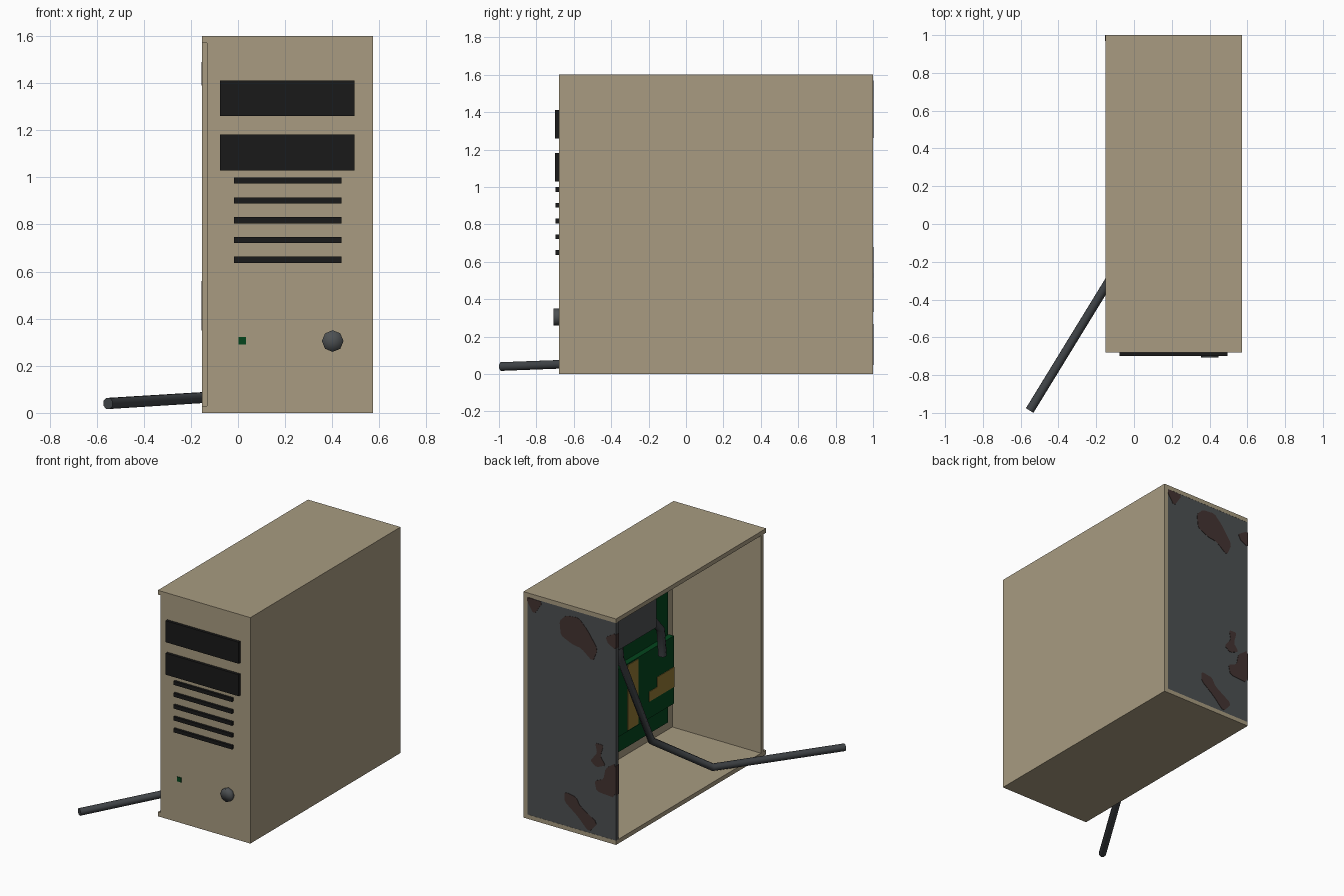
import bpy, bmesh, math
from mathutils import Vector

if "Cube" in bpy.data.objects:
    bpy.data.objects.remove(bpy.data.objects["Cube"])


def material(name, rgb):
    m = bpy.data.materials.new(name)
    m.diffuse_color = (*rgb, 1)
    m.use_nodes = True
    m.node_tree.nodes["Principled BSDF"].inputs["Base Color"].default_value = m.diffuse_color
    return m


BEIGE = material("aged beige", (0.392, 0.330, 0.218))
BLACK = material("black plastic", (0.010, 0.010, 0.010))
STEEL = material("dark steel", (0.074, 0.081, 0.085))
RUST = material("rust brown", (0.056, 0.034, 0.031))
CABLE = material("cable grey", (0.052, 0.058, 0.064))
GREEN = material("board green", (0.001, 0.060, 0.012))
GOLD = material("gold trace", (0.290, 0.190, 0.035))


def add_object(name, bm, *mats):
    mesh = bpy.data.meshes.new(name)
    bmesh.ops.recalc_face_normals(bm, faces=bm.faces)
    bm.to_mesh(mesh)
    bm.free()
    for m in mats:
        mesh.materials.append(m)
    ob = bpy.data.objects.new(name, mesh)
    bpy.context.collection.objects.link(ob)
    return ob


def box(name, x, y, z, *mats):
    """Box from (min, max) pairs on each axis."""
    bm = bmesh.new()
    bmesh.ops.create_cube(bm, size=1)
    for v in bm.verts:
        v.co = Vector([(r[0] + r[1]) / 2 + c * (r[1] - r[0])
                       for r, c in zip((x, y, z), v.co)])
    return add_object(name, bm, *mats)


def cable(name, pts, radius):
    cu = bpy.data.curves.new(name, 'CURVE')
    cu.dimensions = '3D'
    cu.bevel_depth = radius
    cu.bevel_resolution = 2
    cu.use_fill_caps = True
    sp = cu.splines.new('POLY')
    sp.points.add(len(pts) - 1)
    for p, co in zip(sp.points, pts):
        p.co = (*co, 1)
    cu.materials.append(CABLE)
    ob = bpy.data.objects.new(name, cu)
    bpy.context.collection.objects.link(ob)


def rust_patch(name, outline, y):
    """Thin plate on the back, with its corners cut once to look organic."""
    pts = []
    for a, b in zip(outline, outline[1:] + outline[:1]):
        a, b = Vector(a), Vector(b)
        pts += [a.lerp(b, 0.15), a.lerp(b, 0.85)]
    bm = bmesh.new()
    face = bm.faces.new([bm.verts.new((p.x, y, p.y)) for p in pts])
    ext = bmesh.ops.extrude_face_region(bm, geom=[face])
    for v in ext["geom"]:
        if isinstance(v, bmesh.types.BMVert):
            v.co.y -= 0.004
    add_object(name, bm, RUST)


# Case shell, open on the left side
T, R = 0.03, 0.573
IN = R - T
box("case_right_wall", (IN, R), (-0.68, 1.0), (0, 1.6), BEIGE)
box("case_top", (-0.152, IN), (-0.68, 1.0), (1.6 - T, 1.6), BEIGE)
box("case_floor", (-0.152, IN), (-0.68, 1.0), (0, T), BEIGE)
box("front_panel", (-0.132, IN), (-0.68, -0.65), (T, 1.6 - T), BEIGE)
box("front_inner_frame", (-0.152, IN), (-0.65, -0.622), (T, 1.6 - T), BEIGE)

# Steel back panel
box("back_panel", (-0.152, IN), (0.97, 0.999), (T, 1.6 - T), STEEL)

# Rust patches (x, z outlines), on both faces of the back panel
patches = [
    [(.29, 1.47), (.24, 1.52), (.14, 1.53), (.07, 1.46), (-.01, 1.345), (.03, 1.25),
     (.12, 1.32), (.19, 1.33), (.28, 1.37)],
    [(.01, .68), (-.055, .68), (-.03, .595), (-.07, .54), (0, .51), (.05, .545), (-.005, .61)],
    [(-.07, .52), (-.151, .58), (-.151, .33), (0, .34), (.015, .41), (-.055, .44)],
    [(.25, .27), (.16, .255), (.13, .20), (-.01, .115), (.06, .035), (.15, .125), (.25, .20)],
    [(-.07, 1.45), (-.151, 1.50), (-.151, 1.38), (-.09, 1.41)],
    [(.543, 1.57), (.42, 1.565), (.49, 1.46), (.543, 1.54)],
]
for i, outline in enumerate(patches):
    rust_patch(f"rust_patch_outer_{i + 1}", outline, 1.0015)
    rust_patch(f"rust_patch_inner_{i + 1}", outline, 0.972)
# Rust wrapping onto the exposed panel edge
for i, z in enumerate(((0.35, 0.56), (1.39, 1.49))):
    box(f"rust_edge_{i + 1}", (-0.154, -0.150), (0.969, 1.0015), z, RUST)

# Drive bays and vents
for i, z in enumerate((1.26, 1.03)):
    box(f"drive_bay_{i + 1}", (-0.077, 0.495), (-0.70, -0.67), (z, z + 0.152), BLACK)
for i in range(5):
    z = 0.986 - i * 0.084
    box(f"vent_slat_{i + 1}", (-0.018, 0.44), (-0.697, -0.67), (z - 0.013, z + 0.013), BLACK)

# Indicator light and power button
box("indicator_light", (0.002, 0.034), (-0.685, -0.67), (0.29, 0.322), GREEN)
bpy.ops.mesh.primitive_cylinder_add(vertices=8, radius=0.046, depth=0.04,
                                    end_fill_type='TRIFAN',
                                    location=(0.402, -0.688, 0.305),
                                    rotation=(math.pi / 2, 0, 0))
button = bpy.context.object
button.name = "power_button"
button.data.materials.append(STEEL)
bpy.ops.object.shade_smooth()

# Circuit boards on the right wall
box("main_board", (0.52, IN), (-0.54, 0.90), (0.10, 1.50), GREEN)
box("raised_board", (0.48, 0.52), (-0.55, 0.10), (0.24, 0.72), GREEN)


def trace(i, x, y, z):
    box(f"gold_trace_{i}", (x - 0.004, x), y, z, GOLD)


trace(1, 0.48, (-0.15, -0.03), (0.25, 0.71))
trace(2, 0.48, (-0.55, -0.36), (0.36, 0.50))
trace(3, 0.48, (-0.36, -0.27), (0.36, 0.43))
trace(4, 0.52, (0.25, 0.60), (0.30, 0.42))
trace(5, 0.52, (0.50, 0.62), (0.42, 0.85))
trace(6, 0.52, (-0.10, 0.20), (0.90, 1.02))

# Power supply in the upper back corner
box("power_supply", (0.03, 0.52), (0.29, 0.97), (1.22, 1.57), STEEL)

# Long cable trailing out of the open side, and a short hanging one
cable("long_cable", [(0.06, 0.66, 1.24), (0.06, 0.65, 1.13), (0.20, 0.10, 0.30),
                     (-0.07, -0.20, 0.07), (-0.552, -0.987, 0.04)], 0.025)
cable("short_cable", [(0.10, 0.31, 1.24), (0.10, 0.22, 1.22),
                      (0.10, 0.14, 1.13), (0.10, 0.12, 0.94)], 0.028)
